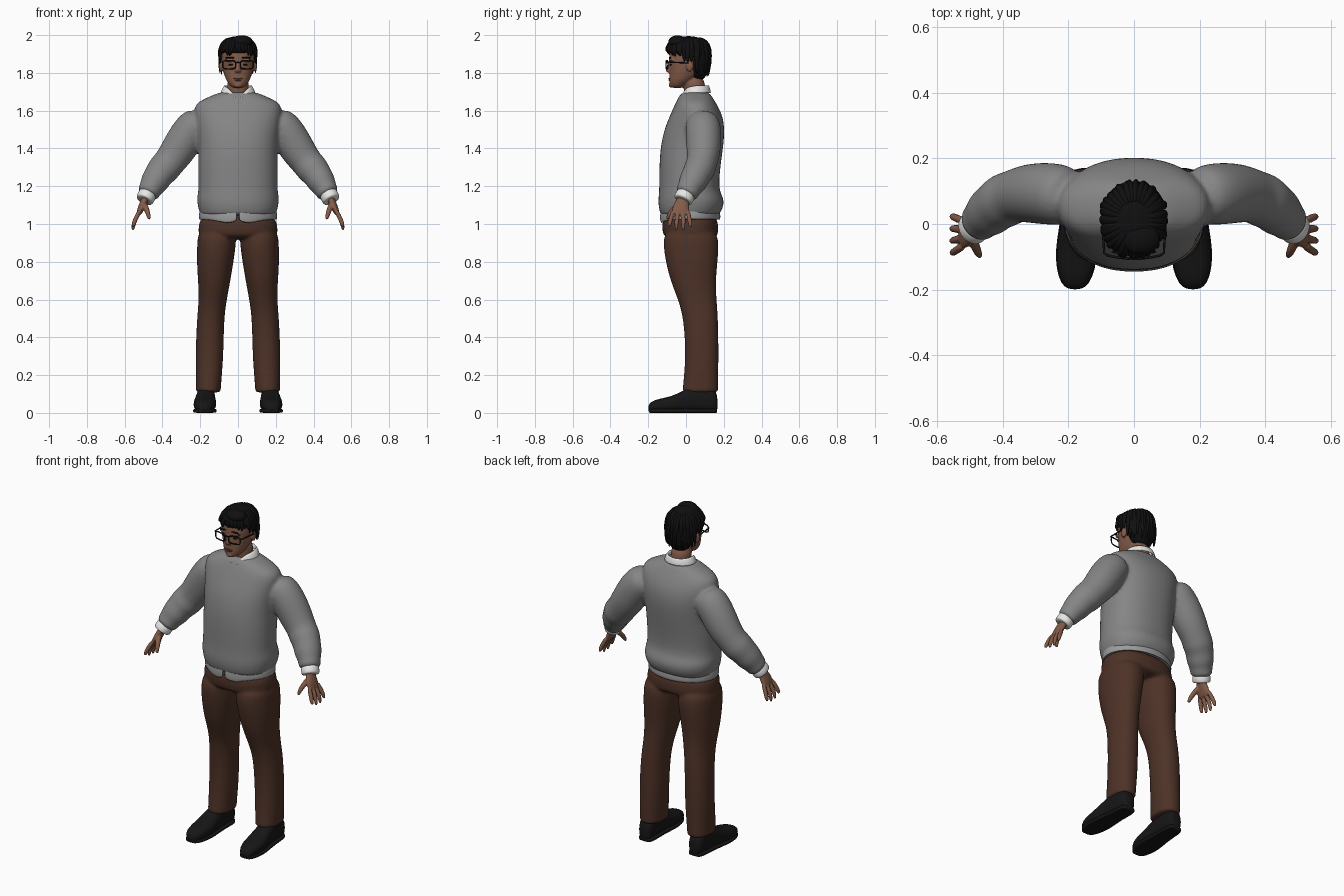
import bpy, bmesh, math, random
from mathutils import Vector, Matrix

random.seed(4)
cube = bpy.data.objects.get("Cube")
if cube:
    bpy.data.objects.remove(cube)


def material(name, r, g, b):
    m = bpy.data.materials.new(name)
    m.use_nodes = True
    m.diffuse_color = (r, g, b, 1)
    bsdf = m.node_tree.nodes["Principled BSDF"]
    bsdf.inputs["Base Color"].default_value = (r, g, b, 1)
    bsdf.inputs["Roughness"].default_value = 0.9
    return m


WOOL = material("grey wool", .235, .235, .235)
TAIL = material("light grey cloth", .33, .33, .33)
PANTS = material("brown cloth", .075, .032, .02)
SKIN = material("skin", .23, .105, .065)
LIPS = material("lips", .15, .055, .04)
HAIR = material("black hair", .005, .005, .005)
SHOE = material("black leather", .008, .008, .008)
WHITE = material("white cotton", .8, .8, .78)


def loft(bm, sections, axis="z", n=20, e=2.0, sides=(1,)):
    """Skin rings (x, y, z, radius_u, radius_v) along z, y or their own path."""
    for s in sides:
        pts = [Vector((p[0] * s, p[1], p[2])) for p in sections]
        rings = []
        for i, p in enumerate(sections):
            u, v = Vector((1, 0, 0)), Vector((0, 1, 0))
            if axis == "y":
                v = Vector((0, 0, 1))
            elif axis == "path":
                d = (pts[min(i + 1, len(pts) - 1)] - pts[max(i - 1, 0)]).normalized()
                u = (v - d * v.dot(d)).normalized()
                v = d.cross(u)
            ring = []
            for k in range(n):
                a = 2 * math.pi * k / n
                c, q = math.cos(a), math.sin(a)
                cu = math.copysign(abs(c) ** (2 / e), c)
                cv = math.copysign(abs(q) ** (2 / e), q)
                ring.append(bm.verts.new(pts[i] + u * p[3] * cu + v * p[4] * cv))
            rings.append(ring)
        for a, b in zip(rings, rings[1:]):
            for k in range(n):
                j = (k + 1) % n
                bm.faces.new((a[k], a[j], b[j], b[k]))
        bm.faces.new(rings[0][::-1])
        bm.faces.new(rings[-1])


def ball(bm, loc, radii, sides=(1,)):
    for s in sides:
        m = Matrix.Translation((loc[0] * s, loc[1], loc[2])) @ Matrix.Diagonal((*radii, 1))
        bmesh.ops.create_uvsphere(bm, u_segments=20, v_segments=12, radius=1, matrix=m)


def finish(name, bm, mat, subdiv=0, voxel=0, relax=0, thick=0):
    bmesh.ops.recalc_face_normals(bm, faces=bm.faces)
    for f in bm.faces:
        f.smooth = True
    me = bpy.data.meshes.new(name)
    bm.to_mesh(me)
    bm.free()
    me.materials.append(mat)
    ob = bpy.data.objects.new(name, me)
    bpy.context.collection.objects.link(ob)
    if thick:
        ob.modifiers.new("thickness", "SOLIDIFY").thickness = thick
    if subdiv:
        ob.modifiers.new("round", "SUBSURF").levels = subdiv
        ob.modifiers["round"].render_levels = subdiv
    if voxel:
        r = ob.modifiers.new("fuse", "REMESH")
        r.mode, r.voxel_size, r.use_smooth_shade = "VOXEL", voxel, True
    if relax:
        k = ob.modifiers.new("relax", "SMOOTH")
        k.factor, k.iterations = .5, relax
    return ob


def wire(name, paths, radius, mat):
    cu = bpy.data.curves.new(name, "CURVE")
    cu.dimensions, cu.bevel_depth, cu.bevel_resolution = "3D", radius, 1
    for pts, closed in paths:
        sp = cu.splines.new("POLY")
        sp.points.add(len(pts) - 1)
        for q, p in zip(sp.points, pts):
            q.co = (*p, 1)
        sp.use_cyclic_u = closed
    cu.materials.append(mat)
    bpy.context.collection.objects.link(bpy.data.objects.new(name, cu))


BOTH = (1, -1)

# Sweater: torso and sleeves fused together
bm = bmesh.new()
loft(bm, [(0, .02, 1.045, .195, .15), (0, .02, 1.05, .2, .155), (0, .027, 1.09, .214, .174),
          (0, .027, 1.14, .22, .174), (0, .015, 1.18, .208, .157), (0, .02, 1.3, .212, .162),
          (0, .03, 1.4, .21, .167), (0, .045, 1.5, .22, .162), (0, .055, 1.58, .235, .138),
          (0, .052, 1.64, .23, .108), (0, .05, 1.67, .16, .09), (0, .05, 1.705, .085, .07)], n=28, e=2.25)
loft(bm, [(.18, .085, 1.56, .085, .085), (.245, .092, 1.51, .098, .1), (.32, .095, 1.385, .092, .095),
          (.365, .085, 1.325, .08, .083), (.395, .072, 1.29, .086, .088), (.42, .055, 1.26, .076, .077),
          (.443, .035, 1.22, .078, .076), (.462, .017, 1.19, .062, .062), (.474, .005, 1.165, .064, .06),
          (.482, -.004, 1.15, .052, .05)], "path", sides=BOTH)
finish("sweater", bm, WOOL, 2, .009, 5)

# Shirt tail showing under the sweater, split at the front
bm = bmesh.new()
rows = []
for k in range(49):
    a = -math.pi / 2 + .02 + (2 * math.pi - .04) * k / 48
    front = max(0, -math.sin(a))
    low = 1.022 - .025 * front ** 6 + .02 * front ** 80
    rows.append([bm.verts.new((r * .205 * math.cos(a), .022 + r * .158 * math.sin(a), z))
                 for r, z in ((.97, 1.09), (1.02, 1.05), (1.01, low))])
for a, b in zip(rows, rows[1:]):
    for i in range(2):
        bm.faces.new((a[i], b[i], b[i + 1], a[i + 1]))
finish("shirt_tail", bm, TAIL, 1, thick=.006)

# Trousers: pelvis and both legs fused together
bm = bmesh.new()
loft(bm, [(0, .02, 1.06, .195, .14), (0, .022, .99, .21, .15), (0, .024, .94, .212, .148),
          (0, .025, .92, .19, .12)], n=28, e=2.3)
loft(bm, [(.11, .025, .98, .1, .135), (.113, .026, .9, .104, .15), (.121, .03, .8, .098, .138),
          (.126, .037, .7, .086, .121), (.133, .06, .6, .074, .102), (.146, .079, .5, .072, .092),
          (.151, .086, .3, .075, .087), (.157, .076, .13, .066, .094),
          (.157, .076, .112, .066, .095), (.157, .076, .108, .062, .09)], n=24, e=2.2, sides=BOTH)
finish("trousers", bm, PANTS, 2, .009, 4)

# Shoes with separate soles
bm = bmesh.new()
plan = ((-.2, .02, .035), (-.185, .04, .055), (-.14, .057, .07), (-.08, .062, .08), (-.02, .055, .11),
        (.05, .047, .145), (.13, .047, .14), (.158, .038, .11), (.167, .025, .08))
loft(bm, [(.172 - y * .04, y, .006 + h / 2, w, h / 2) for y, w, h in plan], "y", e=2.6, sides=BOTH)
loft(bm, [(.172 - y * .04, y * .99, .011, w + .003, .011) for y, w, h in plan], "y", n=16, e=5, sides=BOTH)
finish("shoes", bm, SHOE, 1)

# Hands: palm, four fingers and thumb
bm = bmesh.new()
loft(bm, [(.478, -.002, 1.16, .03, .022), (.494, -.017, 1.125, .032, .02), (.51, -.027, 1.09, .046, .019),
          (.523, -.03, 1.06, .046, .015), (.527, -.03, 1.05, .038, .012)], "path", sides=BOTH)
for i, tip in enumerate((.985, .965, .962, .98)):
    y, spread = -.066 + .025 * i, -.022 + .012 * i
    loft(bm, [(.518, y, 1.075, .012, .013), (.541, y + spread * .6, 1.03, .0125, .013),
              (.553, y + spread, 1.0, .012, .012), (.557, y + spread, tip, .007, .007)],
         "path", n=10, sides=BOTH)
loft(bm, [(.497, -.035, 1.11, .016, .017), (.483, -.07, 1.075, .015, .015),
          (.475, -.09, 1.05, .013, .013), (.468, -.1, 1.022, .008, .008)], "path", n=10, sides=BOTH)
finish("hands", bm, SKIN, 1, .0045, 1)

# White shirt cuffs
bm = bmesh.new()
loft(bm, [(.472, .007, 1.175, .045, .045), (.483, -.005, 1.15, .053, .05), (.494, -.016, 1.128, .052, .048),
          (.496, -.018, 1.124, .048, .044)], "path", sides=BOTH)
finish("shirt_cuffs", bm, WHITE, 1)

# Head: skull, jaw, neck, nose, brow and ears fused together
bm = bmesh.new()
loft(bm, [(0, -.047, 1.718, .028, .028), (0, -.045, 1.735, .045, .044), (0, -.02, 1.765, .066, .07),
          (0, .003, 1.81, .08, .092), (0, .01, 1.85, .087, .1), (0, .012, 1.9, .09, .105),
          (0, .015, 1.95, .078, .09), (0, .015, 1.975, .045, .05)], e=2.2)
loft(bm, [(0, .055, 1.63, .062, .06), (0, .048, 1.7, .058, .058), (0, .035, 1.8, .058, .06)])
loft(bm, [(0, -.082, 1.865, .009, .01), (0, -.09, 1.83, .012, .014), (0, -.095, 1.812, .019, .017),
          (0, -.088, 1.8, .016, .01)], n=12)
ball(bm, (.036, -.077, 1.868), (.032, .014, .01), BOTH)
ball(bm, (.09, .02, 1.835), (.011, .02, .03), BOTH)
ball(bm, (0, -.078, 1.735), (.022, .014, .014))
finish("head", bm, SKIN, 1, .005, 3)

# Face details
bm = bmesh.new()
ball(bm, (0, -.087, 1.77), (.024, .005, .004))
ball(bm, (0, -.086, 1.762), (.02, .006, .005))
finish("mouth", bm, LIPS)
bm = bmesh.new()
ball(bm, (.038, -.081, 1.843), (.013, .006, .005), BOTH)
ball(bm, (.042, -.085, 1.88), (.027, .006, .005), BOTH)
finish("eyes_and_brows", bm, HAIR)

# Hair: cap, nape and a ring of tapering locks
bm = bmesh.new()
ball(bm, (0, .013, 1.932), (.096, .115, .063))
ball(bm, (0, .06, 1.87), (.091, .071, .115))
for k in range(34):
    a = 2 * math.pi * k / 34 + random.uniform(-.06, .06)
    c, s = math.cos(a), math.sin(a)
    end = (1.895 if s < -.3 else 1.86 if s < .25 else 1.785) + random.uniform(-.012, .012)
    y0, tilt = .013, random.uniform(-.01, .012)
    loft(bm, [(.035 * c, y0 + .045 * s, 1.984, .012, .01), (.074 * c, y0 + .09 * s, 1.966, .017, .015),
              (.095 * c, y0 + .11 * s, 1.93, .017, .011),
              (.098 * c + tilt, y0 + .112 * s, (1.93 + end) / 2, .014, .009),
              (.093 * c + tilt, y0 + .103 * s, end, .003, .003)], "path", n=8)
ball(bm, (.02, -.045, 1.965), (.06, .05, .034))
finish("hair", bm, HAIR, 1)

# Shirt collar: folded strip, longer towards its front points
bm = bmesh.new()
rows = []
for k in range(41):
    a = -math.pi / 2 + .12 + (2 * math.pi - .24) * k / 40
    c, s = math.cos(a), math.sin(a)
    front = max(0, -s)
    point = math.exp(-((abs(c) - .6) / .25) ** 2) * (s < 0)
    top = 1.737 - .014 * front - .042 * front ** 6
    low = 1.693 - .02 * front - .024 * point
    rows.append([bm.verts.new((r * c, .05 + q * s, z)) for r, q, z in
                 ((.064, .062, top - .03), (.068, .067, top), (.078, .074, top - .006),
                  (.094, .084 + .012 * front, low))])
for a, b in zip(rows, rows[1:]):
    for i in range(3):
        bm.faces.new((a[i], b[i], b[i + 1], a[i + 1]))
finish("shirt_collar", bm, WHITE, 1, thick=.005)

# Glasses: two rounded rims, bridge and temples
paths = [([(-.014, -.103, 1.853), (0, -.106, 1.857), (.014, -.103, 1.853)], False)]
for s in BOTH:
    rim = []
    for k in range(24):
        c, q = math.cos(k * math.pi / 12), math.sin(k * math.pi / 12)
        x = .047 + .034 * math.copysign(abs(c) ** .5, c)
        rim.append((s * x, -.106 + 1.6 * x * x, 1.843 + .022 * math.copysign(abs(q) ** .5, q)))
    paths.append((rim, True))
    paths.append(([(s * .08, -.096, 1.857), (s * .091, -.088, 1.857), (s * .097, .015, 1.852)], False))
wire("glasses", paths, .0038, SHOE)
